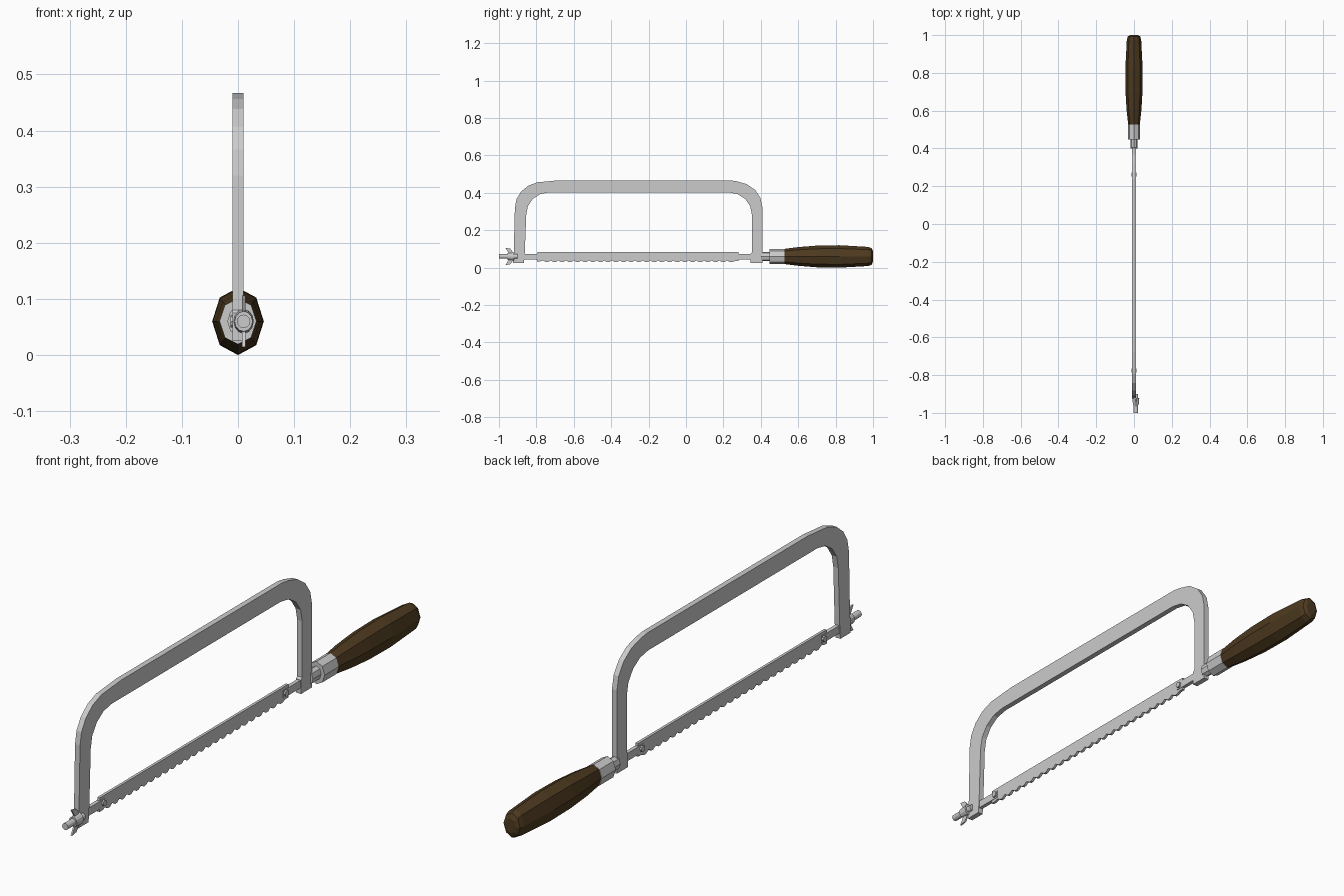
import bpy, bmesh
from math import sin, cos, pi, radians

if "Cube" in bpy.data.objects:
    bpy.data.objects.remove(bpy.data.objects["Cube"])

AXIS_Z = 0.06


def finish(name, bm, mat=None):
    bmesh.ops.recalc_face_normals(bm, faces=bm.faces)
    me = bpy.data.meshes.new(name)
    bm.to_mesh(me)
    bm.free()
    ob = bpy.data.objects.new(name, me)
    bpy.context.collection.objects.link(ob)
    if mat:
        me.materials.append(mat)
    return ob


def plate(name, outline, half, x=0.0):
    """Extrude a (y, z) outline along x."""
    bm = bmesh.new()
    face = bm.faces.new([bm.verts.new((x - half, y, z)) for y, z in outline])
    ext = bmesh.ops.extrude_face_region(bm, geom=[face])
    for g in ext["geom"]:
        if isinstance(g, bmesh.types.BMVert):
            g.co.x += 2 * half
    return finish(name, bm)


def turned(name, stations, sides=8, x=0.0, mat=None):
    """Loft (y, x radius, z radius) rings along y and cap the ends."""
    bm = bmesh.new()
    rings = [[bm.verts.new((x + rx * sin(2 * pi * i / sides), y,
                            AXIS_Z + rz * cos(2 * pi * i / sides)))
              for i in range(sides)] for y, rx, rz in stations]
    for a, b in zip(rings, rings[1:]):
        for i in range(sides):
            j = (i + 1) % sides
            bm.faces.new((a[i], a[j], b[j], b[i]))
    bm.faces.new(rings[0])
    bm.faces.new(rings[-1])
    return finish(name, bm, mat)


def arc(cy, cz, ry, rz, a0, a1, n):
    return [(cy + ry * cos(radians(a0 + (a1 - a0) * i / n)),
             cz + rz * sin(radians(a0 + (a1 - a0) * i / n))) for i in range(n + 1)]


wood = bpy.data.materials.new("dark_wood")
wood.diffuse_color = (0.075, 0.042, 0.014, 1)
wood.use_nodes = True
wood.node_tree.nodes["Principled BSDF"].inputs["Base Color"].default_value = wood.diffuse_color

# Bowed frame with small feet at both leg ends
outer = ([(-0.925, 0.025), (-0.925, 0.075), (-0.921, 0.08)]
         + arc(-0.76, 0.32, 0.155, 0.14, 180, 103, 4) + [(-0.68, 0.467)]
         + [(0.235, 0.467)] + arc(0.25, 0.325, 0.158, 0.138, 82, 0, 4)
         + [(0.408, 0.025)])
inner = ([(0.345, 0.025), (0.345, 0.075), (0.352, 0.082)]
         + arc(0.23, 0.285, 0.122, 0.117, 0, 90, 4)
         + arc(-0.735, 0.285, 0.119, 0.117, 90, 180, 4)
         + [(-0.862, 0.08), (-0.866, 0.025)])
plate("frame", outer + inner, 0.01)

# Toothed blade
teeth = 25
y0, pitch = -0.765, 1.025 / 25
edge = []
for i in range(teeth):
    y = y0 + i * pitch
    edge += [(y, 0.039), (y + 0.4 * pitch, 0.029), (y + 0.7 * pitch, 0.030)]
plate("blade", [(-0.795, 0.084), (-0.797, 0.034), (-0.78, 0.034)] + edge
      + [(0.262, 0.036), (0.28, 0.036), (0.28, 0.084)], 0.005)

# Blade holders and pins
for tag, ya, yb, pin_y in (("front", -0.88, -0.765, -0.776), ("rear", 0.25, 0.36, 0.262)):
    plate(tag + "_blade_holder",
          [(ya, 0.045), (yb, 0.045), (yb, 0.073), (ya, 0.073)], 0.007)
    plate(tag + "_blade_pin", arc(pin_y, AXIS_Z, 0.011, 0.011, 0, 315, 7), 0.013)

# Tension bolt and wing nut
turned("tension_bolt", [(-1.0, 0.012, 0.012), (-0.9, 0.012, 0.012)], 12, 0.01)
turned("wing_nut_hub", [(-0.955, 0.016, 0.018), (-0.92, 0.018, 0.022)], 12, 0.01)
for tag, s in (("upper", 1), ("lower", -1)):
    plate(tag + "_wing", [(y, AXIS_Z + s * dz) for y, dz in
          ((-0.925, 0.012), (-0.945, 0.012), (-0.965, 0.046), (-0.94, 0.042), (-0.93, 0.03))],
          0.003, 0.01)

# Tang, ferrule and wooden grip
turned("tang", [(0.40, 0.019, 0.025), (0.45, 0.019, 0.025)])
turned("ferrule", [(0.447, 0.033, 0.041), (0.527, 0.033, 0.041)])
turned("handle", [(0.522, 0.030, 0.040), (0.60, 0.039, 0.050), (0.70, 0.045, 0.058),
                  (0.82, 0.046, 0.060), (0.975, 0.038, 0.051), (0.993, 0.033, 0.044),
                  (1.0, 0.021, 0.027)], mat=wood)
